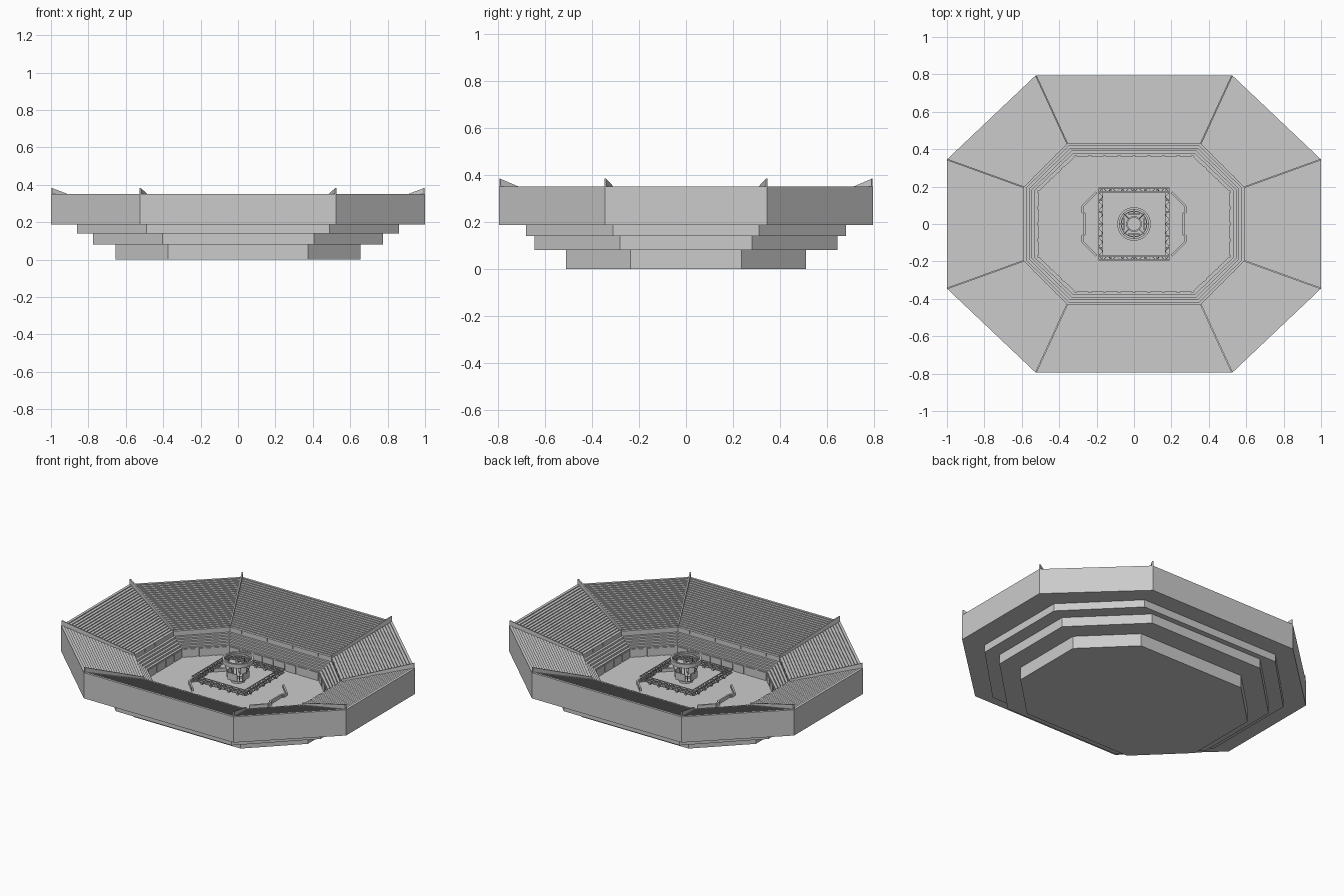
import bpy, bmesh, math
from mathutils import Vector

if "Cube" in bpy.data.objects:
    bpy.data.objects.remove(bpy.data.objects["Cube"])


def finish(bm, name):
    bmesh.ops.recalc_face_normals(bm, faces=bm.faces)
    me = bpy.data.meshes.new(name)
    bm.to_mesh(me)
    bm.free()
    ob = bpy.data.objects.new(name, me)
    bpy.context.collection.objects.link(ob)
    return ob


def octagon(o, z):
    hx, cx, hy, cy = o
    return [Vector((x, y, z)) for x, y in ((hx, -cy), (hx, cy), (cx, hy), (-cx, hy),
                                           (-hx, cy), (-hx, -cy), (-cx, -hy), (cx, -hy))]


def mix(a, b, t):
    return tuple(p + (q - p) * t for p, q in zip(a, b))


def loft(name, rings):
    """Skin a list of (octagon, z) rings and cap both ends."""
    bm = bmesh.new()
    loops = [[bm.verts.new(p) for p in octagon(o, z)] for o, z in rings]
    for a, b in zip(loops, loops[1:]):
        for i in range(8):
            j = (i + 1) % 8
            bm.faces.new((a[i], a[j], b[j], b[i]))
    bm.faces.new(loops[0])
    bm.faces.new(loops[-1])
    return finish(bm, name)


def beam(bm, a, b, w, h):
    """Box running from a to b, w wide and h tall."""
    a, b = Vector(a), Vector(b)
    d = (b - a).normalized()
    up = Vector((0, 0, 1)) if abs(d.z) < 0.95 else Vector((0, 1, 0))
    s = d.cross(up).normalized()
    u = s.cross(d) * h / 2
    s = s * w / 2
    q = [[bm.verts.new(p + v) for v in (s + u, u - s, -s - u, s - u)] for p in (a, b)]
    bm.faces.new(q[0])
    bm.faces.new(q[1][::-1])
    for i in range(4):
        j = (i + 1) % 4
        bm.faces.new((q[0][i], q[1][i], q[1][j], q[0][j]))


def steps(a, za, b, zb, n):
    """Descending rows of seating from ring a to ring b."""
    out = []
    for i in range(n):
        out.append((mix(a, b, (i + 1) / n), za + (zb - za) * i / n))
        out.append((mix(a, b, (i + 1) / n), za + (zb - za) * (i + 1) / n))
    return out


FOOT = (0.655, 0.375, 0.51, 0.235)
MID = (0.775, 0.405, 0.645, 0.28)
HIGH = (0.86, 0.49, 0.68, 0.31)
RIM = (1.0, 0.525, 0.795, 0.345)
INNER = (0.59, 0.357, 0.43, 0.197)
PIT = (0.515, 0.315, 0.365, 0.175)
FLOOR = 0.08

# Arena bowl: stepped outside, two banks of seating inside, flat floor
profile = [(FOOT, 0), (FOOT, 0.08), (MID, 0.08), (MID, 0.14), (HIGH, 0.14), (HIGH, 0.187),
           (RIM, 0.187), (RIM, 0.35)]
profile += steps(RIM, 0.35, INNER, 0.21, 24)
profile += [(INNER, 0.185)]
profile += steps(INNER, 0.185, PIT, 0.125, 5)
profile += [(PIT, FLOOR)]
loft("arena_bowl", profile)

# Sloping divider walls between the seating sections
bm = bmesh.new()
for o, i in zip(octagon(RIM, 0), octagon(INNER, 0)):
    side = (o - i).cross(Vector((0, 0, 1))).normalized() * 0.004
    o = o - (o - i).normalized() * 0.004
    pts = [o + Vector((0, 0, 0.3)), o + Vector((0, 0, 0.383)),
           i + Vector((0, 0, 0.228)), i + Vector((0, 0, 0.17))]
    l = [bm.verts.new(p + side) for p in pts]
    r = [bm.verts.new(p - side) for p in pts]
    bm.faces.new(l)
    bm.faces.new(r[::-1])
    for k in range(4):
        m = (k + 1) % 4
        bm.faces.new((l[k], r[k], r[m], l[m]))
finish(bm, "section_divider_walls")


def panels(name, o, z, h, w, gap, length):
    """Row of short panels along every side of an octagon."""
    bm = bmesh.new()
    ring = octagon(o, z + h / 2)
    for k in range(8):
        a, b = ring[k], ring[(k + 1) % 8]
        n = max(2, round((b - a).length / length))
        for i in range(n):
            beam(bm, a.lerp(b, (i + gap) / n), a.lerp(b, (i + 1 - gap) / n), w, h)
    finish(bm, name)


# Railings round the upper bank and padded boards round the floor
panels("upper_railing", INNER, 0.195, 0.022, 0.005, 0.06, 0.09)
panels("floor_boards", PIT, FLOOR, 0.05, 0.008, 0.08, 0.08)

# Low barriers on the floor at both ends of the stage
bm = bmesh.new()
for s in (1, -1):
    path = [(0.2, 0.17), (0.275, 0.095), (0.275, 0.06), (0.265, 0.06), (0.265, -0.06),
            (0.275, -0.06), (0.275, -0.095), (0.2, -0.17)]
    for a, b in zip(path, path[1:]):
        beam(bm, (s * a[0], a[1], 0.09), (s * b[0], b[1], 0.09), 0.01, 0.02)
finish(bm, "stage_barriers")

# Square lighting truss: four chords per side with zigzag lacing
bm = bmesh.new()
lamps = bmesh.new()
ZT, X, Y, G = 0.175, 0.178, 0.182, 0.011
corners = [Vector(c) for c in ((X, -Y, ZT), (X, Y, ZT), (-X, Y, ZT), (-X, -Y, ZT))]
for k in range(4):
    a, b = corners[k], corners[(k + 1) % 4]
    d = (b - a).normalized()
    n = d.cross(Vector((0, 0, 1))) * G
    up = Vector((0, 0, G))
    a, b = a - d * G, b + d * G
    for o in (n + up, n - up, -n + up, -n - up):
        beam(bm, a + o, b + o, 0.004, 0.004)
    for i in range(16):
        p, q = a.lerp(b, i / 16), a.lerp(b, (i + 1) / 16)
        s = 1 if i % 2 else -1
        for e in (up, -up):
            beam(bm, p + n * s + e, q - n * s + e, 0.003, 0.003)
        for e in (n, -n):
            beam(bm, p + up * s + e, q - up * s + e, 0.003, 0.003)
    for i in range(1, 6):
        p = a.lerp(b, i / 6)
        beam(lamps, p - up, p - up - Vector((0, 0, 0.016)), 0.012, 0.012)
finish(bm, "lighting_truss")
finish(lamps, "truss_lamps")


def band(name, r0, r1, z0, z1, n=32):
    """Flat-topped ring between two radii."""
    bm = bmesh.new()
    prof = [(r0, z0), (r1, z0), (r1, z1), (r0, z1)]
    v = [[bm.verts.new((r * math.cos(t), r * math.sin(t), z)) for r, z in prof]
         for t in (2 * math.pi * i / n for i in range(n))]
    for i in range(n):
        for j in range(4):
            k, m = (i + 1) % n, (j + 1) % 4
            bm.faces.new((v[i][j], v[k][j], v[k][m], v[i][m]))
    ob = finish(bm, name)
    for p in ob.data.polygons:
        p.use_smooth = abs(p.normal.z) < 0.5


# Hanging scoreboard: upper ring display, lower ring, four screens and hangers
band("scoreboard_ring", 0.078, 0.09, 0.255, 0.28)
band("scoreboard_inner_ring", 0.066, 0.071, 0.262, 0.275)
band("scoreboard_lower_ring", 0.034, 0.042, 0.135, 0.147, 24)
screens, hangers = bmesh.new(), bmesh.new()
for k in range(4):
    t = math.pi / 2 * k
    out = Vector((math.cos(t), math.sin(t), 0))
    side = Vector((-math.sin(t), math.cos(t), 0)) * 0.033
    c = out * 0.054 + Vector((0, 0, 0.18))
    beam(screens, c - side, c + side, 0.006, 0.045)
    diag = (out + side / 0.033).normalized()
    beam(hangers, diag * 0.083 + Vector((0, 0, 0.26)), diag * 0.038 + Vector((0, 0, 0.14)), 0.004, 0.004)
    beam(hangers, out * 0.069 + Vector((0, 0, 0.265)), c, 0.004, 0.004)
    beam(hangers, out * 0.064 + Vector((0, 0, 0.268)), out * 0.08 + Vector((0, 0, 0.268)), 0.006, 0.006)
finish(screens, "scoreboard_screens")
finish(hangers, "scoreboard_hangers")
